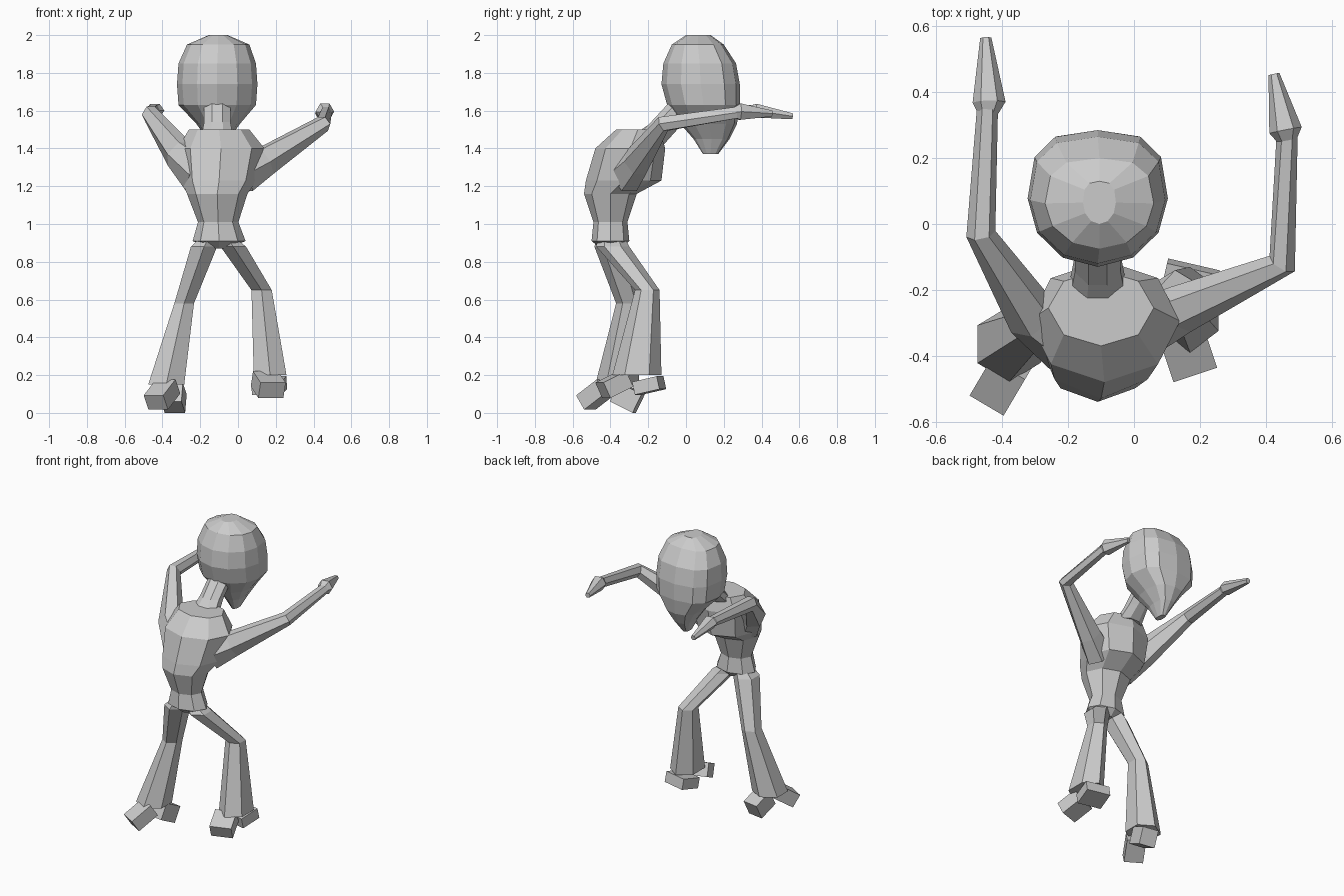
import bpy, bmesh, math
from mathutils import Vector


def skin(name, loops):
    """Bridge equal-length vertex loops into a closed flat-shaded mesh."""
    bm = bmesh.new()
    rows = [[bm.verts.new(p) for p in loop] for loop in loops]
    n = len(rows[0])
    for a, b in zip(rows, rows[1:]):
        for i in range(n):
            bm.faces.new((a[i], a[(i + 1) % n], b[(i + 1) % n], b[i]))
    bm.faces.new(rows[0])
    bm.faces.new(rows[-1])
    bmesh.ops.recalc_face_normals(bm, faces=bm.faces)
    me = bpy.data.meshes.new(name)
    bm.to_mesh(me)
    bm.free()
    ob = bpy.data.objects.new(name, me)
    bpy.context.collection.objects.link(ob)
    return ob


def stack(name, rings, n, power=1.0, phase=0.0):
    """Loft level rings: (x, y_min, y_max, z, half_width)."""
    loops = []
    for x, y0, y1, z, w in rings:
        loop = []
        for i in range(n):
            a = 2 * math.pi * i / n - math.pi / 2 + phase
            c, s = math.cos(a), math.sin(a)
            # squarer on the +y side
            if s > 0:
                c, s = math.copysign(abs(c) ** power, c), s ** power
            loop.append((x + w * c, (y0 + y1) / 2 + (y1 - y0) / 2 * s, z))
        loops.append(loop)
    return skin(name, loops)


def tube(name, rings, n, phase=0.0):
    """Loft rings square to a path: (x, y, z, half_width, half_height)."""
    pts = [Vector(r[:3]) for r in rings]
    loops = []
    for i, r in enumerate(rings):
        t = (pts[min(i + 1, len(pts) - 1)] - pts[max(i - 1, 0)]).normalized()
        side = t.cross(Vector((0, 0, 1))).normalized()
        up = side.cross(t)
        loops.append([pts[i] + side * r[3] * math.cos(a) + up * r[4] * math.sin(a)
                      for a in (2 * math.pi * j / n + phase for j in range(n))])
    return skin(name, loops)


def foot_block(name, start, end, width, height):
    q = math.sqrt(2)
    tube(name, [(*p, width * q, height * q) for p in (start, end)], 4, math.pi / 4)


# Head with tapering chin, facing +y
stack("head", [
    (-0.105, 0.09, 0.17, 1.37, 0.02),
    (-0.105, 0.04, 0.23, 1.45, 0.06),
    (-0.105, -0.03, 0.27, 1.53, 0.115),
    (-0.11, -0.10, 0.285, 1.63, 0.205),
    (-0.11, -0.13, 0.285, 1.74, 0.213),
    (-0.11, -0.12, 0.265, 1.85, 0.205),
    (-0.105, -0.075, 0.2, 1.95, 0.165),
    (-0.105, 0.0, 0.13, 2.0, 0.05)], 12, 0.72)

# Neck
stack("neck", [
    (-0.11, -0.26, -0.12, 1.47, 0.09),
    (-0.11, -0.19, -0.05, 1.54, 0.075),
    (-0.11, -0.08, 0.08, 1.66, 0.075)], 8, phase=math.pi / 8)

# Torso, hunched over
stack("torso", [
    (-0.10, -0.45, -0.34, 0.87, 0.05),
    (-0.10, -0.50, -0.30, 0.91, 0.14),
    (-0.105, -0.49, -0.31, 1.01, 0.107),
    (-0.11, -0.54, -0.26, 1.16, 0.16),
    (-0.10, -0.53, -0.13, 1.23, 0.2),
    (-0.09, -0.48, -0.11, 1.40, 0.23),
    (-0.10, -0.37, -0.14, 1.50, 0.16)], 8)

# Arms reaching forward
tube("left_arm", [
    (-0.20, -0.37, 1.26, 0.09, 0.12),
    (-0.31, -0.28, 1.37, 0.08, 0.09),
    (-0.465, -0.03, 1.58, 0.045, 0.05),
    (-0.445, 0.35, 1.60, 0.032, 0.035)], 6)
tube("right_arm", [
    (0.02, -0.32, 1.27, 0.09, 0.12),
    (0.14, -0.26, 1.33, 0.075, 0.085),
    (0.45, -0.12, 1.53, 0.045, 0.045),
    (0.465, 0.27, 1.59, 0.032, 0.035)], 6)

# Pointed hands
tube("left_hand", [
    (-0.445, 0.33, 1.60, 0.028, 0.028),
    (-0.44, 0.37, 1.60, 0.05, 0.042),
    (-0.45, 0.565, 1.57, 0.017, 0.018)], 6)
tube("right_hand", [
    (0.465, 0.25, 1.59, 0.028, 0.028),
    (0.46, 0.285, 1.595, 0.05, 0.05),
    (0.425, 0.455, 1.585, 0.017, 0.018)], 6)

# Flared trouser legs
stack("left_leg", [
    (-0.13, -0.46, -0.34, 0.97, 0.03),
    (-0.18, -0.485, -0.305, 0.88, 0.08),
    (-0.285, -0.37, -0.23, 0.58, 0.06),
    (-0.38, -0.48, -0.25, 0.15, 0.11)], 6)
stack("right_leg", [
    (-0.08, -0.46, -0.34, 0.96, 0.03),
    (-0.025, -0.475, -0.30, 0.88, 0.078),
    (0.125, -0.27, -0.14, 0.65, 0.062),
    (0.17, -0.39, -0.13, 0.20, 0.1)], 6)

# Shoes: heel and toe blocks below each hem
foot_block("left_heel", (-0.37, -0.42, 0.14), (-0.435, -0.53, 0.055), 0.06, 0.045)
foot_block("left_toe", (-0.35, -0.37, 0.11), (-0.33, -0.25, 0.05), 0.055, 0.055)
foot_block("right_heel", (0.14, -0.32, 0.18), (0.18, -0.44, 0.12), 0.07, 0.045)
foot_block("right_toe", (0.15, -0.26, 0.13), (0.18, -0.13, 0.16), 0.08, 0.035)
